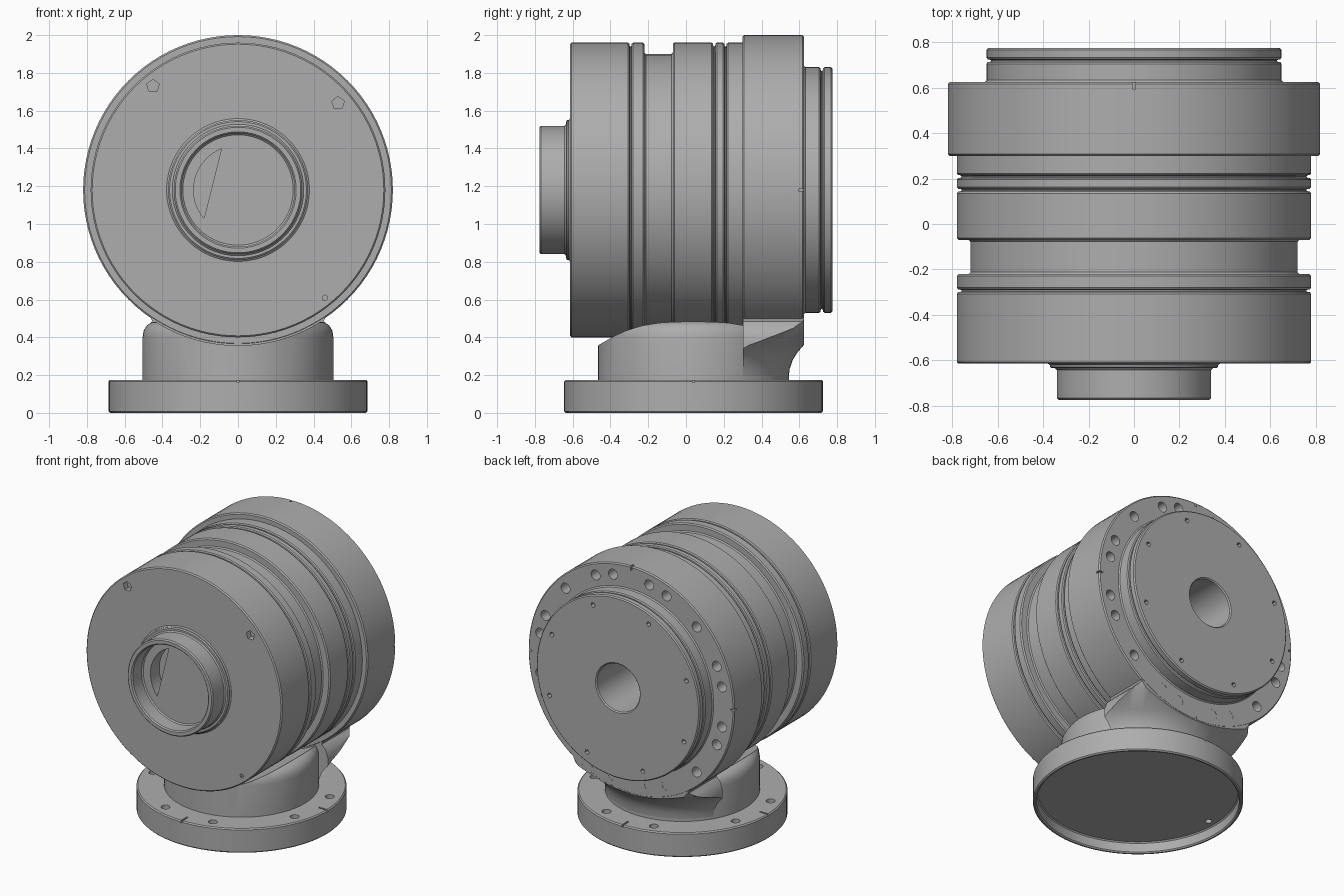
import bpy, bmesh, math
from mathutils import Matrix, Vector

if "Cube" in bpy.data.objects:
    bpy.data.objects.remove(bpy.data.objects["Cube"])

grey = bpy.data.materials.new("machined grey")
grey.use_nodes = True
grey.diffuse_color = (0.42, 0.42, 0.42, 1)
grey.node_tree.nodes["Principled BSDF"].inputs["Base Color"].default_value = grey.diffuse_color

AXIS_Z = 1.18      # height of the barrel axis
BASE_Y = 0.04      # centre of the base in y
ALONG_Y = Matrix.Translation((0, 0, AXIS_Z)) @ Matrix.Rotation(-math.pi / 2, 4, 'X')
BASE = Matrix.Translation((0, BASE_Y, 0))


def make_object(name, bm):
    bmesh.ops.recalc_face_normals(bm, faces=bm.faces)
    mesh = bpy.data.meshes.new(name)
    bm.to_mesh(mesh)
    bm.free()
    mesh.materials.append(grey)
    ob = bpy.data.objects.new(name, mesh)
    bpy.context.collection.objects.link(ob)
    return ob


def chamfered(profile, size):
    """Replace each inner corner of the profile by a short chamfer."""
    pts = [Vector(p) for p in profile]
    out = [pts[0]]
    for a, b, c in zip(pts, pts[1:], pts[2:]):
        for other in (a, c):
            step = min(size, (other - b).length * 0.3)
            out.append(b + (other - b).normalized() * step)
    return out + [pts[-1]]


def lathe(name, profile, matrix, chamfer=0.008, segments=96):
    """Revolve (radius, height) points that start and end on the axis."""
    bm = bmesh.new()
    pts = chamfered(profile, chamfer) if chamfer else profile
    verts = [bm.verts.new((p[0], 0, p[1])) for p in pts]
    edges = [bm.edges.new(pair) for pair in zip(verts, verts[1:])]
    bmesh.ops.spin(bm, geom=verts + edges, cent=(0, 0, 0), axis=(0, 0, 1),
                   angle=math.tau, steps=segments, use_duplicate=False)
    bmesh.ops.remove_doubles(bm, verts=bm.verts, dist=0.0001)
    bm.transform(matrix)
    return make_object(name, bm)


def prism(name, outline, y0, y1):
    """Extrude an x-z outline from y0 to y1."""
    bm = bmesh.new()
    face = bm.faces.new([bm.verts.new((x, y0, z)) for x, z in outline])
    new = bmesh.ops.extrude_face_region(bm, geom=[face])["geom"]
    bmesh.ops.translate(bm, vec=(0, y1 - y0, 0),
                        verts=[v for v in new if isinstance(v, bmesh.types.BMVert)])
    return make_object(name, bm)


def add_hole(bm, matrix, radius, depth, sides=16):
    bmesh.ops.create_cone(bm, cap_ends=True, segments=sides, radius1=radius,
                          radius2=radius, depth=depth * 2, matrix=matrix)


def boolean(ob, cutter, operation='DIFFERENCE'):
    mod = ob.modifiers.new(cutter.name, 'BOOLEAN')
    mod.operation, mod.object, mod.solver = operation, cutter, 'EXACT'
    bpy.context.view_layer.objects.active = ob
    bpy.ops.object.modifier_apply(modifier=mod.name)
    bpy.data.objects.remove(cutter)


def polar(radius, degrees, height=0):
    a = math.radians(degrees)
    return Matrix.Translation((radius * math.cos(a), radius * math.sin(a), height))


# Barrel with its grooves, waist and hub sockets
def groove(r, y, width=0.012, depth=0.02):
    return [(r, y), (r - depth, y), (r - depth, y + width), (r, y + width)]


barrel = lathe("barrel", [(0, -0.66), (0.3, -0.66), (0.3, -0.775), (0.34, -0.775), (0.34, -0.635),
                          (0.37, -0.635), (0.37, -0.615), (0.78, -0.615)]
               + groove(0.78, -0.3)
               + [(0.78, -0.22), (0.72, -0.22), (0.72, -0.07), (0.78, -0.07)]
               + groove(0.78, 0.143) + groove(0.78, 0.203)
               + [(0.78, 0.3), (0.78, 0.35), (0.17, 0.35), (0, 0.35)], ALONG_Y)

# Rear flange, rear cap and its bore
flange = lathe("rear_flange", [(0, 0.3), (0.82, 0.3), (0.82, 0.625), (0.65, 0.625)]
               + groove(0.65, 0.713)
               + [(0.65, 0.775), (0.17, 0.775), (0.17, 0.34), (0, 0.34)], ALONG_Y)

# Flange bolt holes, index notches and small cap holes
bm = bmesh.new()
for quarter in range(0, 360, 90):
    for offset in (11.25, 22.5, 45, 67.5, 78.75):
        add_hole(bm, ALONG_Y @ polar(0.738, quarter + offset, 0.625), 0.036, 0.1)
    notch = ALONG_Y @ Matrix.Rotation(math.radians(quarter), 4, 'Z') @ Matrix.Translation((0.82, 0, 0.615))
    bmesh.ops.create_cube(bm, size=1, matrix=notch @ Matrix.Diagonal((0.06, 0.012, 0.04, 1)))
    for offset in (20, 65):
        add_hole(bm, ALONG_Y @ polar(0.58, quarter + offset, 0.775), 0.018, 0.03, 5)
boolean(flange, make_object("flange_cutter", bm))

# Small pockets in the front face
bm = bmesh.new()
for x, z, r in ((-0.45, 1.73, 0.035), (0.53, 1.64, 0.035), (0.46, 0.61, 0.015)):
    add_hole(bm, Matrix.Translation((x, -0.615, z)) @ Matrix.Rotation(math.pi / 2, 4, 'X'), r, 0.04, 5)
boolean(barrel, make_object("front_cutter", bm))

# Crescent pocket in the front hub floor
arc = [math.radians(a) for a in range(112, 226, 6)]
boolean(barrel, prism("crescent_cutter",
                      [(0.235 * math.cos(a), AXIS_Z + 0.235 * math.sin(a)) for a in arc], -0.7, -0.56))

# Round base plate, hollow underneath
base = lathe("base_plate", [(0, 0.08), (0.66, 0.08), (0.66, 0), (0.685, 0),
                            (0.685, 0.175), (0, 0.175)], BASE)
bm = bmesh.new()
for quarter in range(0, 360, 90):
    for offset in (-20, 17):
        add_hole(bm, BASE @ polar(0.605, quarter + offset, 0.175), 0.03, 0.06)
    notch = BASE @ Matrix.Rotation(math.radians(quarter), 4, 'Z') @ Matrix.Translation((0.655, 0, 0.175))
    bmesh.ops.create_cube(bm, size=1, matrix=notch @ Matrix.Diagonal((0.08, 0.012, 0.03, 1)))
for side in (-1, 1):
    add_hole(bm, BASE @ polar(0.6, 90 + side * 90, 0.08), 0.022, 0.04)
boolean(base, make_object("base_cutter", bm))

# Neck with a saddle cut clear of the barrel
neck = lathe("neck", [(0, 0.16), (0.505, 0.16), (0.505, 0.4), (0.5, 0.435), (0.483, 0.463),
                      (0.46, 0.478), (0.43, 0.485), (0, 0.485)], BASE, chamfer=0)
boolean(neck, lathe("saddle_cutter", [(0, -0.9), (0.823, -0.9), (0.823, 0.31), (0, 0.31)],
                    ALONG_Y, chamfer=0))

# Flared web that carries the neck up into the rear flange
web = lathe("neck_web", [(0, 0.17), (0.503, 0.17), (0.508, 0.23), (0.525, 0.28), (0.55, 0.32),
                         (0.585, 0.36), (0.72, 0.45), (0.8, 0.62), (0, 0.62)], BASE, chamfer=0)
half = [(0.504, 0.165), (0.504, 0.4), (0.485, 0.455), (0.455, 0.485), (0.46, 0.51),
        (0.485, 0.54), (0.53, 0.575), (0.53, 0.615)]
boolean(web, prism("web_trim", half + [(-x, z) for x, z in reversed(half)], 0.302, 0.624), 'INTERSECT')

# Smooth shading with crisp edges
for ob in (barrel, flange, base, neck, web):
    bpy.ops.object.select_all(action='DESELECT')
    ob.select_set(True)
    bpy.context.view_layer.objects.active = ob
    bpy.ops.object.shade_smooth_by_angle(angle=math.radians(32))
